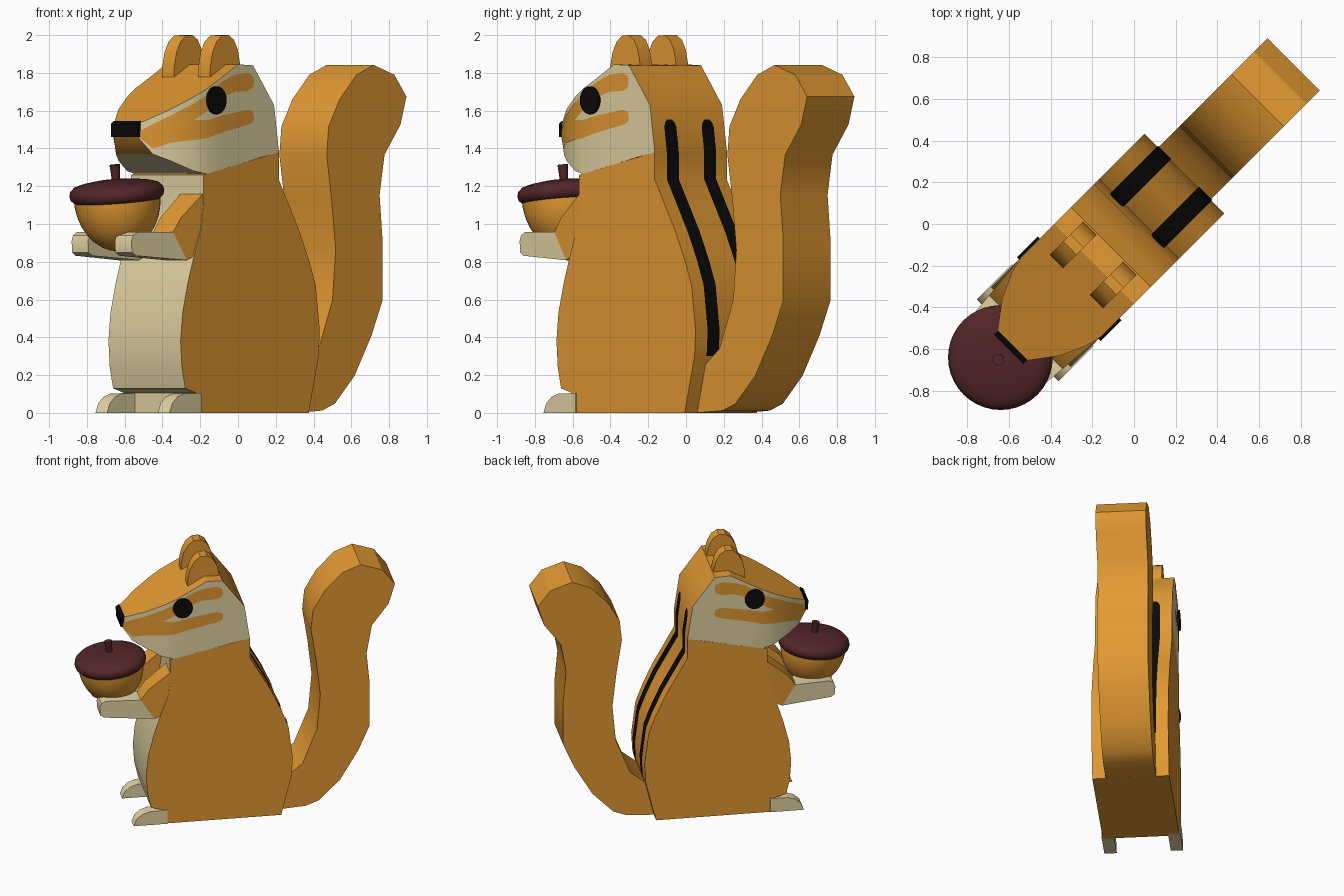
import bpy, bmesh, math
from mathutils import Matrix, Vector

if "Cube" in bpy.data.objects:
    bpy.data.objects.remove(bpy.data.objects["Cube"])

# Built along local axes (x = across, y = toward the tail), then turned 45 degrees
TURN = Matrix.Rotation(math.radians(-45), 4, 'Z')


def material(name, rgb):
    m = bpy.data.materials.new(name)
    m.diffuse_color = (*rgb, 1)
    m.use_nodes = True
    m.node_tree.nodes["Principled BSDF"].inputs["Base Color"].default_value = m.diffuse_color
    return m


BROWN = material("orange_brown", (0.76, 0.319, 0.032))
CREAM = material("cream", (0.76, 0.651, 0.361))
BLACK = material("black", (0.003, 0.003, 0.003))
CAP = material("dark_red_brown", (0.085, 0.019, 0.021))


def finish(bm, name, mats, rule=None, outward=None, angle=32):
    if outward:
        for f in bm.faces:
            f.normal_update()
            if f.normal.dot(Vector(outward)) < 0:
                f.normal_flip()
    else:
        bmesh.ops.recalc_face_normals(bm, faces=bm.faces)
    for f in bm.faces:
        f.normal_update()
        if rule:
            f.material_index = rule(f.normal, f.calc_center_median())
    bmesh.ops.transform(bm, matrix=TURN, verts=bm.verts)
    me = bpy.data.meshes.new(name)
    bm.to_mesh(me)
    bm.free()
    for m in mats:
        me.materials.append(m)
    ob = bpy.data.objects.new(name, me)
    bpy.context.scene.collection.objects.link(ob)
    bpy.ops.object.select_all(action='DESELECT')
    ob.select_set(True)
    bpy.context.view_layer.objects.active = ob
    bpy.ops.object.shade_smooth_by_angle(angle=math.radians(angle))
    return ob


def prism(name, profile, x0, x1, mats, rule=None):
    """Side profile (y, z) extruded across; x0 and x1 are numbers or functions of y."""
    bm = bmesh.new()
    sides = []
    for x in (x0, x1):
        fx = x if callable(x) else (lambda y, x=x: x)
        sides.append([bm.verts.new((fx(y), y, z)) for y, z in profile])
    a, b = sides
    bm.faces.new(a)
    bm.faces.new(b[::-1])
    n = len(profile)
    for i in range(n):
        j = (i + 1) % n
        bm.faces.new((a[i], a[j], b[j], b[i]))
    return finish(bm, name, mats, rule)


def sheet(name, pairs, mat, outward):
    """Thin painted strip through pairs of edge points."""
    bm = bmesh.new()
    rows = [[bm.verts.new(p) for p in pair] for pair in pairs]
    for (a, b), (c, d) in zip(rows, rows[1:]):
        bm.faces.new((a, b, d, c))
    return finish(bm, name, [mat], outward=outward)


def lathe(name, profile, mat, segs=40):
    """Spin (radius, z) profile about the acorn's tilted axis."""
    bm = bmesh.new()
    verts = [bm.verts.new((r, 0, z - 1.18)) for r, z in profile]
    edges = [bm.edges.new(e) for e in zip(verts, verts[1:])]
    bmesh.ops.spin(bm, geom=verts + edges, cent=(0, 0, 0), axis=(0, 0, 1),
                   angle=2 * math.pi, steps=segs)
    bmesh.ops.remove_doubles(bm, verts=bm.verts, dist=1e-4)
    tilt = Matrix.Translation((0, -0.909, 1.18)) @ Matrix.Rotation(math.radians(6), 4, 'X')
    bmesh.ops.transform(bm, matrix=tilt, verts=bm.verts)
    return finish(bm, name, [mat], angle=40)


# Body: brown block with a cream belly
back = [(0.036, 1.38), (0.036, 1.235), (0.193, 0.957), (0.265, 0.8), (0.312, 0.675),
        (0.342, 0.436), (0.334, 0.3)]
belly = [(-0.58, 0), (-0.58, 0.105), (-0.665, 0.13), (-0.69, 0.24), (-0.70, 0.38),
         (-0.685, 0.53), (-0.645, 0.69), (-0.60, 0.83), (-0.545, 0.98), (-0.53, 1.1), (-0.53, 1.26)]
prism("body", belly + back + [(0.26, 0)], -0.27, 0.27, [BROWN, CREAM],
      lambda n, c: int(abs(n.x) < 0.5 and c.y < -0.5 and c.z > 0.02))

# Tail
prism("tail", [(0.25, 0.0), (0.45, 0.012), (0.547, 0.048), (0.696, 0.197), (0.823, 0.41),
               (0.905, 0.596), (0.905, 0.915), (0.883, 1.154), (0.92, 1.367), (1.04, 1.527),
               (1.084, 1.675), (0.994, 1.79), (0.84, 1.842), (0.711, 1.79), (0.584, 1.66),
               (0.502, 1.516), (0.487, 1.367), (0.524, 1.128), (0.554, 0.862), (0.53, 0.596),
               (0.427, 0.34), (0.25, 0.2)], -0.177, 0.177, [BROWN])

# Head: box sections (y, bottom, top, half width) from snout to back
HEAD = [(-0.84, 1.46, 1.53, 0.09), (-0.776, 1.37, 1.565, 0.138), (-0.70, 1.335, 1.607, 0.195),
        (-0.58, 1.28, 1.673, 0.25), (-0.50, 1.265, 1.717, 0.27), (-0.39, 1.29, 1.777, 0.27),
        (-0.27, 1.315, 1.845, 0.27), (-0.157, 1.34, 1.84, 0.27), (-0.09, 1.355, 1.75, 0.27),
        (0.0, 1.372, 1.63, 0.27), (0.036, 1.38, 1.385, 0.27)]


def half_width(y):
    for a, b in zip(HEAD, HEAD[1:]):
        if a[0] <= y <= b[0]:
            return a[3] + (b[3] - a[3]) * (y - a[0]) / (b[0] - a[0])
    return 0.27


def head_colour(n, c):
    return int(abs(n.x) > 0.5 or (n.z < -0.3 and c.y > -0.8))


bm = bmesh.new()
rings = [[bm.verts.new(p) for p in ((-w, y, lo), (w, y, lo), (w, y, hi), (-w, y, hi))]
         for y, lo, hi, w in HEAD]
for r, s in zip(rings, rings[1:]):
    for i in range(4):
        j = (i + 1) % 4
        bm.faces.new((r[i], r[j], s[j], s[i]))
bm.faces.new(rings[0])
bm.faces.new(rings[-1][::-1])
finish(bm, "head", [BROWN, CREAM], head_colour)

prism("nose", [(-0.85, 1.46), (-0.852, 1.53), (-0.83, 1.545), (-0.815, 1.53), (-0.815, 1.46)],
      -0.099, 0.099, [BLACK])

# Painted cheek stripes: (y, lower edge, upper edge)
UPPER = [(-0.155, 1.74, 1.765), (-0.165, 1.72, 1.785), (-0.2, 1.705, 1.80), (-0.3, 1.70, 1.79),
         (-0.39, 1.67, 1.755), (-0.5, 1.60, 1.685), (-0.58, 1.55, 1.64), (-0.7, 1.50, 1.575),
         (-0.776, 1.48, 1.53), (-0.839, 1.465, 1.49)]
LOWER = [(-0.155, 1.553, 1.577), (-0.165, 1.538, 1.595), (-0.2, 1.525, 1.605),
         (-0.39, 1.485, 1.575), (-0.5, 1.455, 1.55), (-0.58, 1.445, 1.55), (-0.7, 1.43, 1.50),
         (-0.776, 1.40, 1.48), (-0.839, 1.46, 1.465)]

# Back stripe path, starting on the back of the head
STRIPE = [(0.012, 1.55, 0.02), (0.014, 1.535, 0.036), (0.018, 1.51, 0.045)] + \
         [(y, z, 0.045) for y, z in back]
FOOT = [(-0.79, 0), (-0.77, 0.05), (-0.73, 0.085), (-0.68, 0.102), (-0.55, 0.105), (-0.55, 0)]
EAR = [(-0.39, 1.75), (-0.388, 1.83), (-0.37, 1.91), (-0.34, 1.965), (-0.30, 1.997),
       (-0.25, 2.0), (-0.21, 1.975), (-0.18, 1.92), (-0.165, 1.85), (-0.165, 1.75)]

for side, s in (("right", 1), ("left", -1)):
    for label, band in (("upper", UPPER), ("lower", LOWER)):
        sheet(f"{side}_{label}_cheek_stripe",
              [[(s * (half_width(y) + 0.004), y, z) for z in (lo, hi)] for y, lo, hi in band],
              BROWN, (s, 0, 0))
    sheet(f"{side}_back_stripe",
          [[(s * 0.14 + k * h, y + 0.005, z + 0.002) for k in (-1, 1)] for y, z, h in STRIPE],
          BLACK, (0, 1, 0))
    prism(f"{side}_eye", [(-0.44 + 0.07 * math.cos(t * math.pi / 10),
                           1.655 + 0.074 * math.sin(t * math.pi / 10)) for t in range(20)],
          s * 0.26, s * 0.285, [BLACK])
    prism(f"{side}_ear", EAR, s * 0.09, s * 0.18, [BROWN])
    prism(f"{side}_foot", FOOT, s * 0.19, s * 0.277, [CREAM])

    # Arm: brown upper part, cream forearm and hand
    def outer(y, s=s):
        return s * min(0.268, 0.268 + (y + 0.53) * 0.09)
    prism(f"{side}_upper_arm", [(-0.53, 1.16), (-0.68, 1.035), (-0.735, 0.957), (-0.64, 0.808),
                                (-0.53, 0.86)], s * 0.1, outer, [BROWN])
    prism(f"{side}_forearm", [(-0.735, 0.957), (-0.98, 0.957), (-1.01, 0.94), (-1.022, 0.91),
                              (-1.018, 0.85), (-0.99, 0.832), (-0.64, 0.808)],
          s * 0.1, outer, [CREAM])

# Acorn
lathe("acorn_nut", [(0.23 * math.cos(a), 1.14 - 0.285 * math.sin(a))
                    for a in (i * math.pi / 24 for i in range(13))], BROWN)
lathe("acorn_cap", [(0, 1.238), (0.1, 1.232), (0.18, 1.22), (0.225, 1.207), (0.246, 1.187),
                    (0.252, 1.163), (0.246, 1.14), (0.228, 1.122), (0.2, 1.115), (0, 1.115)], CAP)
lathe("acorn_stem", [(0, 1.22), (0.02, 1.22), (0.028, 1.315), (0, 1.315)], CAP, 14)
